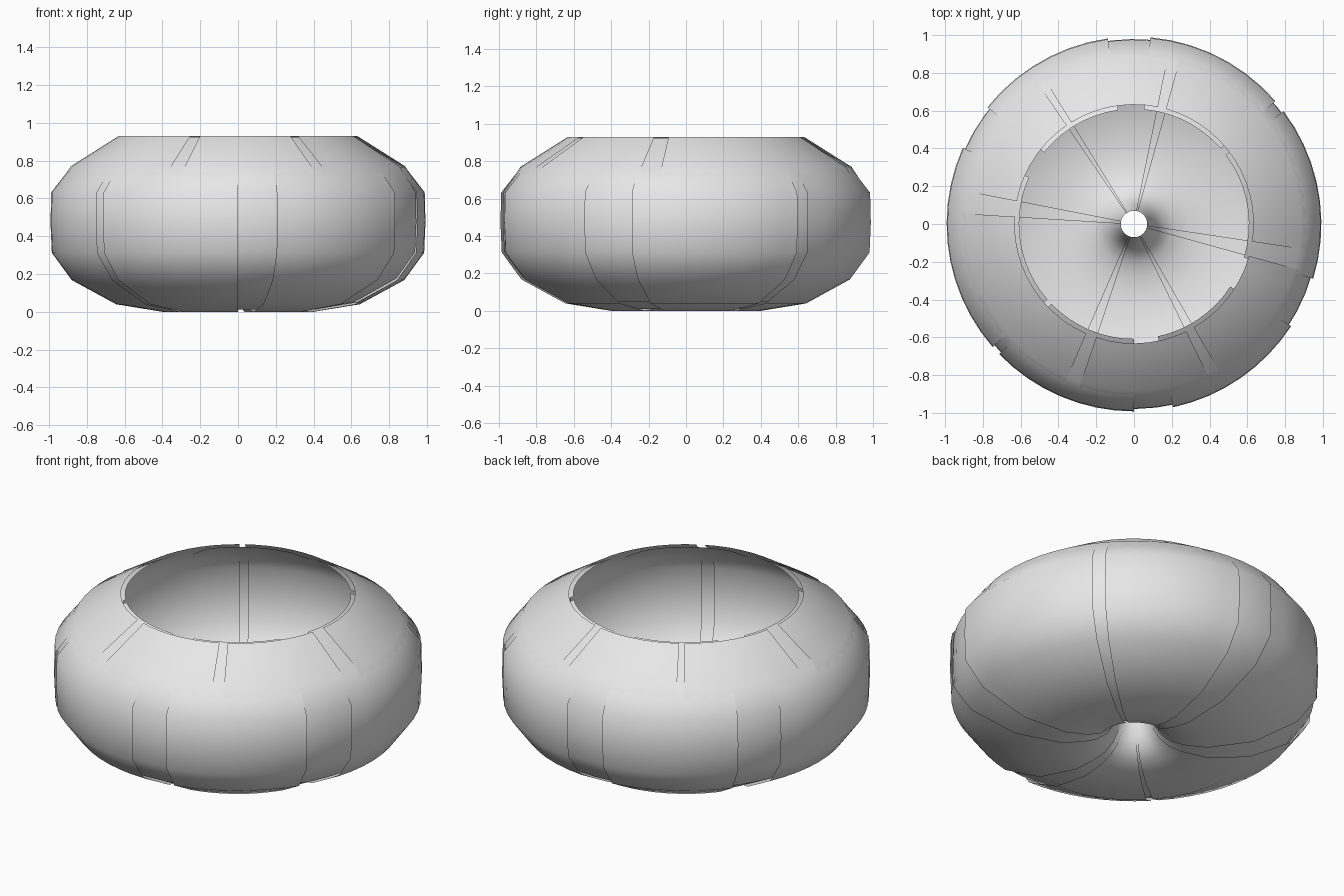
import bpy, math

if "Cube" in bpy.data.objects:
    bpy.data.objects.remove(bpy.data.objects["Cube"])

mat = bpy.data.materials.new("plain_grey")
mat.diffuse_color = (0.8, 0.8, 0.8, 1)
mat.use_nodes = True
mat.node_tree.nodes["Principled BSDF"].inputs["Base Color"].default_value = mat.diffuse_color

# Half cross-sections (radius, height), from funnel tip under the bowl to the open rim
OUTER = [(0.07, 0.28), (0.085, 0.21), (0.11, 0.13), (0.145, 0.075), (0.20, 0.035),
         (0.28, 0.012), (0.40, 0.0), (0.645, 0.04), (0.88, 0.168), (0.985, 0.312),
         (0.992, 0.47), (0.988, 0.632), (0.885, 0.765), (0.608, 0.925)]
INNER = [(0.07, 0.285), (0.088, 0.215), (0.114, 0.137), (0.15, 0.083), (0.205, 0.044),
         (0.285, 0.022), (0.40, 0.011), (0.638, 0.051), (0.87, 0.177), (0.972, 0.316),
         (0.979, 0.47), (0.976, 0.632), (0.885, 0.77), (0.632, 0.93)]

# Gaps between neighbouring petals (start, end) in degrees
OUTER_GAPS = [(-33, -17), (37, 41), (85, 98), (141.5, 156), (221, 224), (270, 282)]
INNER_GAPS = [(-15.5, -8.5), (74.5, 78.5), (121.7, 124.3), (169, 176.5),
              (246.5, 251.5), (296, 300)]


def petal(name, profile, a0, a1):
    """One curved petal: the profile swept from angle a0 to a1."""
    n = max(2, round((a1 - a0) / 6))
    verts, faces = [], []
    for i in range(n + 1):
        a = math.radians(a0 + (a1 - a0) * i / n)
        verts += [(r * math.cos(a), r * math.sin(a), z) for r, z in profile]
    m = len(profile)
    for i in range(n):
        for j in range(m - 1):
            k = i * m + j
            faces.append((k, k + m, k + m + 1, k + 1))
    me = bpy.data.meshes.new(name)
    me.from_pydata(verts, [], faces)
    me.materials.append(mat)
    for p in me.polygons:
        p.use_smooth = True
    bpy.context.collection.objects.link(bpy.data.objects.new(name, me))


# Two interleaved rings of six petals
for label, profile, gaps in (("outer_petal", OUTER, OUTER_GAPS),
                             ("inner_petal", INNER, INNER_GAPS)):
    for i, gap in enumerate(gaps):
        nxt = gaps[(i + 1) % 6][0] + (360 if i == 5 else 0)
        petal(f"{label}_{i + 1}", profile, gap[1], nxt)
